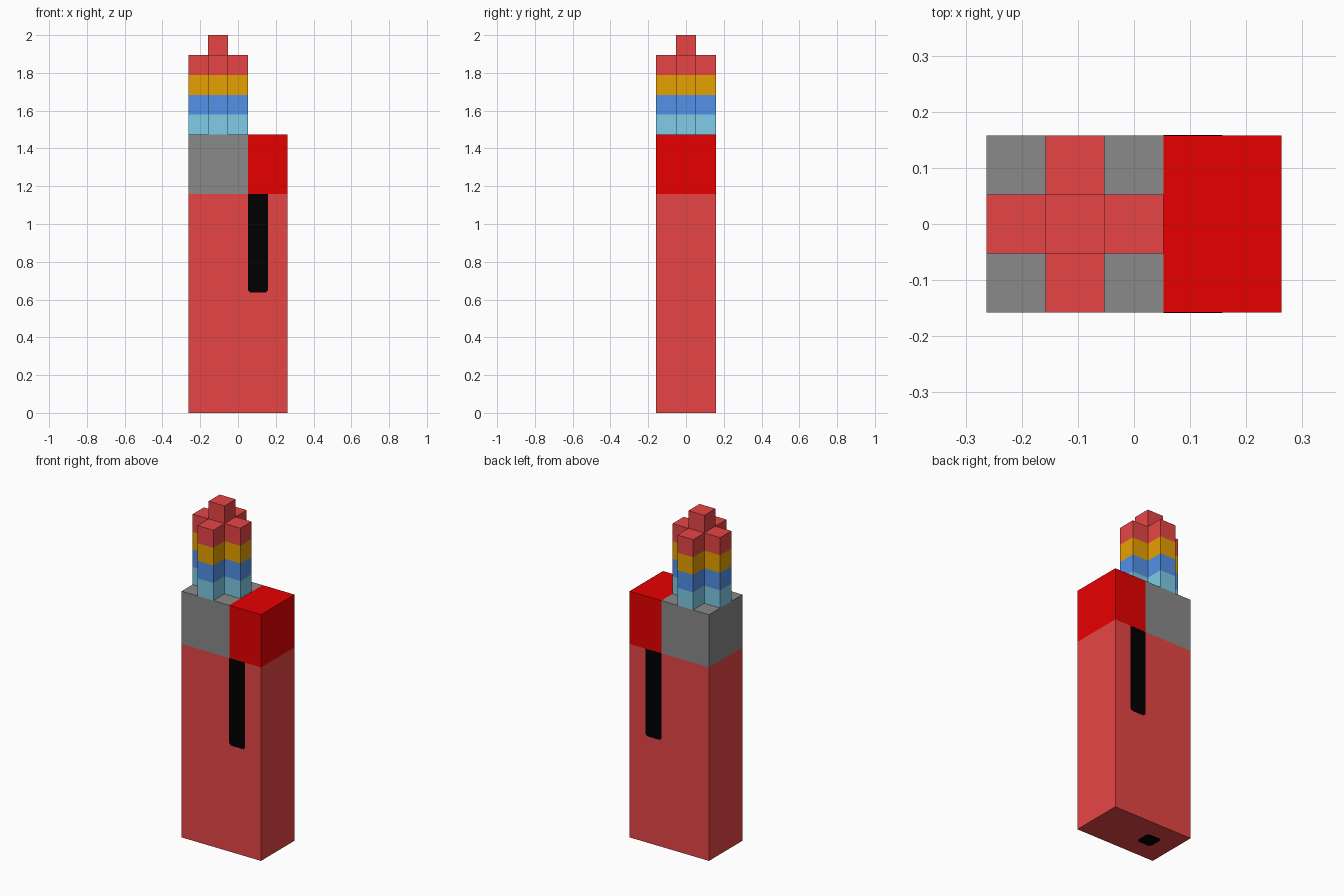
import bpy, bmesh

if "Cube" in bpy.data.objects:
    bpy.data.objects.remove(bpy.data.objects["Cube"])

U = 2 / 19  # one block of the model


def material(name, r, g, b):
    def lin(c):
        c /= 255
        return c / 12.92 if c <= 0.04045 else ((c + 0.055) / 1.055) ** 2.4
    m = bpy.data.materials.new(name)
    m.diffuse_color = (lin(r), lin(g), lin(b), 1)
    m.use_nodes = True
    m.node_tree.nodes["Principled BSDF"].inputs["Base Color"].default_value = m.diffuse_color
    return m


SHELL = material("shell red", 234, 70, 70)
BRIGHT = material("button red", 234, 0, 0)
METAL = material("metal grey", 138, 138, 138)
BLACK = material("black", 0, 0, 0)
PALE = material("pale blue", 126, 204, 231)
BLUE = material("blue", 85, 150, 238)
ORANGE = material("orange", 234, 163, 0)


def finish(name, bm, mats):
    bmesh.ops.recalc_face_normals(bm, faces=bm.faces)
    me = bpy.data.meshes.new(name)
    bm.to_mesh(me)
    bm.free()
    for m in mats:
        me.materials.append(m)
    ob = bpy.data.objects.new(name, me)
    bpy.context.collection.objects.link(ob)
    return ob


def prism(name, points, direction, steps, mats):
    """Extrude a closed outline step by step, one material per step."""
    bm = bmesh.new()
    rings = [[bm.verts.new([p[k] + direction[k] * i for k in range(3)]) for p in points]
             for i in range(steps + 1)]
    bm.faces.new(rings[0])
    bm.faces.new(rings[-1]).material_index = len(mats) - 1
    n = len(points)
    for i in range(steps):
        for j in range(n):
            k = (j + 1) % n
            f = bm.faces.new((rings[i][j], rings[i][k], rings[i + 1][k], rings[i + 1][j]))
            f.material_index = min(i, len(mats) - 1)
    return finish(name, bm, mats)


def block(name, x0, x1, y, z0, z1, mat):
    """Box given in block units, symmetric in y."""
    pts = [(x * U, s * y * U, z0 * U) for x, s in ((x0, -1), (x1, -1), (x1, 1), (x0, 1))]
    return prism(name, pts, (0, 0, (z1 - z0) * U), 1, [mat])


# Body, metal hood and thumb button
block("body", -2.5, 2.5, 1.5, 0, 11, SHELL)
block("hood", -2.5, 0.5, 1.5, 11, 14, METAL)
block("button", 0.5, 2.5, 1.5, 11, 14, BRIGHT)

# Flame: plus-shaped column in coloured bands, with a single block on top
a, b = 0.5 * U, 1.5 * U
plus = [(-a, -b), (a, -b), (a, -a), (b, -a), (b, a), (a, a),
        (a, b), (-a, b), (-a, a), (-b, a), (-b, -a), (-a, -a)]
prism("flame", [(x - U, y, 14 * U) for x, y in plus], (0, 0, U), 4,
      [PALE, BLUE, ORANGE, SHELL])
block("flame_tip", -1.5, -0.5, 0.5, 18, 19, SHELL)

# Painted black slot on front and back, lower corners clipped
T, c = 0.0006, 0.012
x0, x1, z0, z1 = 0.5 * U, 1.5 * U, 0.637, 11 * U
slot = [(x0, z1), (x0, z0 + c), (x0 + c, z0), (x1 - c, z0), (x1, z0 + c), (x1, z1)]
for label, s in (("front", -1), ("back", 1)):
    prism(label + "_slot", [(x, s * 1.5 * U, z) for x, z in slot], (0, s * T, 0), 1, [BLACK])

# Painted black filler port underneath, all corners clipped
h, k = 0.048, 0.036
port = [(-k, -h), (k, -h), (h, -k), (h, k), (k, h), (-k, h), (-h, k), (-h, -k)]
prism("filler_port", [(x - U, y, 0) for x, y in port], (0, 0, -T), 1, [BLACK])
